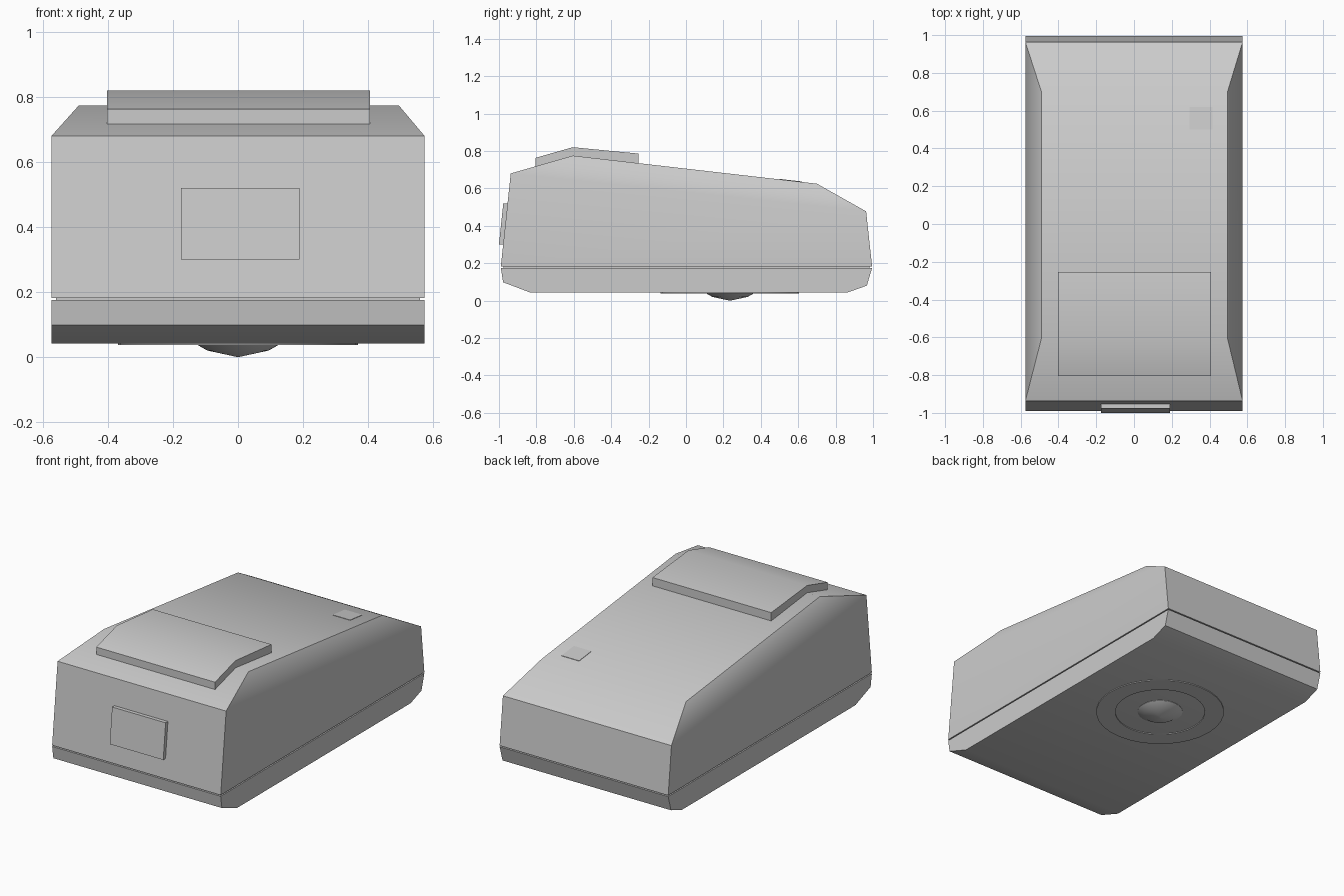
import bpy, bmesh, math

if "Cube" in bpy.data.objects:
    bpy.data.objects.remove(bpy.data.objects["Cube"])

grey = bpy.data.materials.new("light grey plastic")
grey.diffuse_color = (0.6, 0.6, 0.6, 1)
grey.use_nodes = True
grey.node_tree.nodes["Principled BSDF"].inputs["Base Color"].default_value = grey.diffuse_color


def finish(name, bm, angle=38):
    bmesh.ops.recalc_face_normals(bm, faces=bm.faces)
    me = bpy.data.meshes.new(name)
    bm.to_mesh(me)
    bm.free()
    me.materials.append(grey)
    ob = bpy.data.objects.new(name, me)
    bpy.context.collection.objects.link(ob)
    bpy.ops.object.select_all(action='DESELECT')
    ob.select_set(True)
    bpy.context.view_layer.objects.active = ob
    bpy.ops.object.shade_smooth_by_angle(angle=math.radians(angle))
    return ob


def loft(name, rings, caps=True, close=False):
    """Join equal-sized loops of points with quads."""
    bm = bmesh.new()
    loops = [[bm.verts.new(p) for p in r] for r in rings]
    n = len(loops[0])
    pairs = list(zip(loops, loops[1:]))
    if close:
        pairs.append((loops[-1], loops[0]))
    for a, b in pairs:
        for i in range(n):
            j = (i + 1) % n
            bm.faces.new((a[i], a[j], b[j], b[i]))
    if caps and not close:
        bm.faces.new(loops[0])
        bm.faces.new(loops[-1])
    return finish(name, bm)


def extrude(name, profile, x0, x1):
    """Sweep a (y, z) profile across x."""
    return loft(name, [[(x, y, z) for y, z in profile] for x in (x0, x1)])


def rect(xl, xr, front, back):
    (yf, zf), (yb, zb) = front, back
    return [(xl, yf, zf), (xr, yf, zf), (xr, yb, zb), (xl, yb, zb)]


def top_z(y):
    return 0.775 - 0.1145 * (y + 0.605)


W = 0.575

# Upper shell: sloping walls, then a bevelled lid
loft("upper_shell", [
    rect(-W, W, (-0.99, 0.182), (0.995, 0.182)),
    rect(-W, W, (-0.937, 0.68), (0.963, 0.477)),
    rect(-0.49, 0.495, (-0.605, 0.775), (0.70, 0.625)),
])

# Lower tray with angled ends
extrude("lower_tray", [(-0.99, 0.175), (-0.978, 0.098), (-0.83, 0.042),
                       (0.86, 0.042), (0.967, 0.08), (0.995, 0.175)], -W, W)

# Recessed seam between the shells
extrude("seam", [(-0.975, 0.17), (0.98, 0.17), (0.98, 0.19), (-0.975, 0.19)],
        -W + 0.015, W - 0.015)

# Click button folded over the ridge
extrude("button", [(-0.805, 0.763), (-0.605, 0.82), (-0.255, 0.786),
                   (-0.255, 0.73), (-0.605, 0.765), (-0.805, 0.712)],
        -0.403, 0.407)

# Cable plate on the front wall
extrude("cable_plate", [(-1.0, 0.30), (-0.977, 0.52), (-0.95, 0.52),
                        (-0.97, 0.30)], -0.175, 0.19)

# Plain square badge on the lid
extrude("badge", [(0.50, top_z(0.50) + 0.002), (0.62, top_z(0.62) + 0.002),
                  (0.62, top_z(0.62) - 0.004), (0.50, top_z(0.50) - 0.004)],
        0.295, 0.415)

# Underside: retaining ring and tracking ball
CY, N = 0.235, 32


def circle(r, z):
    return [(r * math.cos(2 * math.pi * i / N),
             CY + r * math.sin(2 * math.pi * i / N), z) for i in range(N)]


loft("retaining_ring", [circle(0.37, 0.045), circle(0.37, 0.037),
                        circle(0.26, 0.037), circle(0.26, 0.045)], close=True)
loft("tracking_ball", [circle(0.13, 0.05), circle(0.13, 0.04),
                       circle(0.095, 0.02), circle(0.04, 0.008),
                       circle(0.003, 0.0)])
